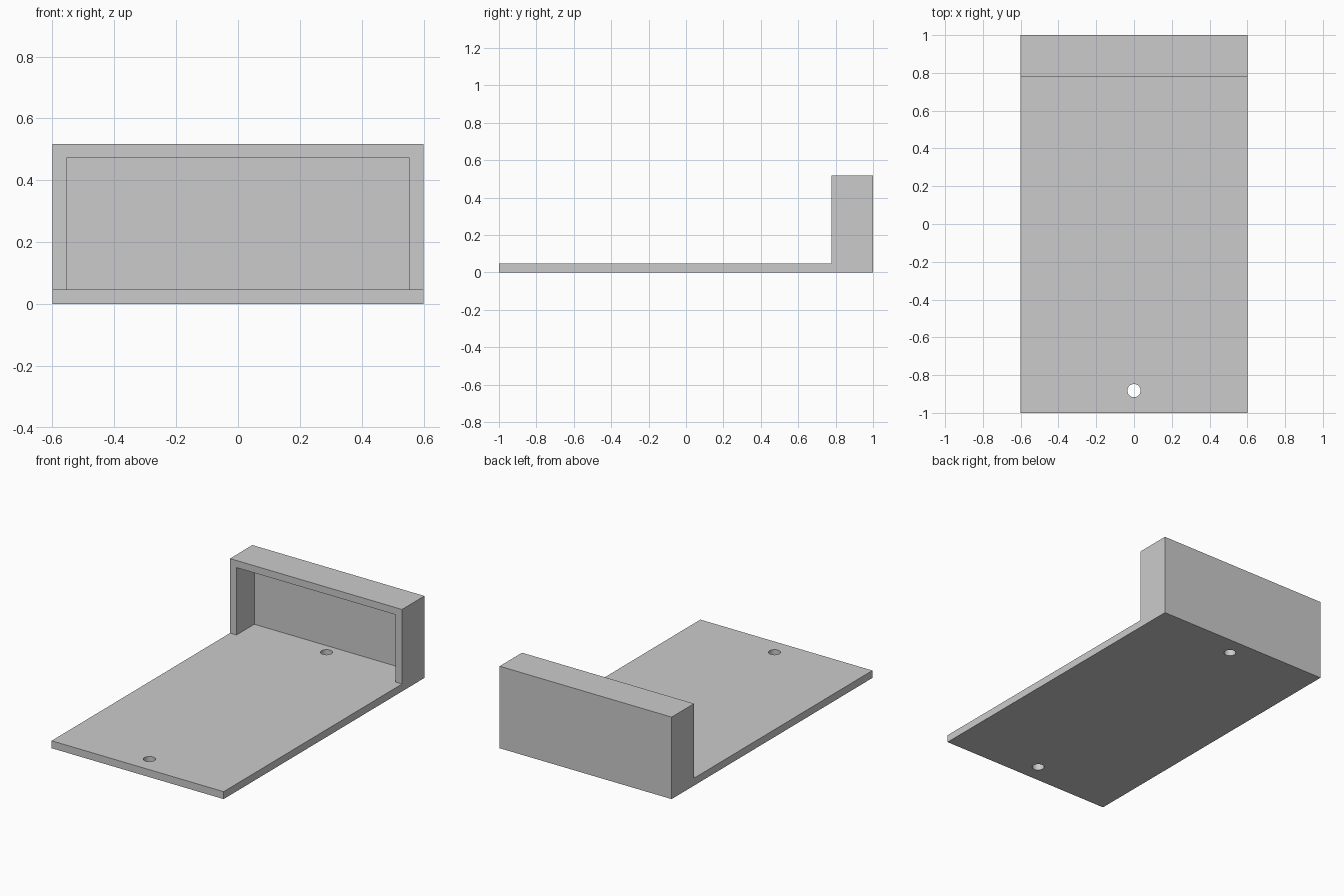
import bpy, bmesh, math
from mathutils import Matrix, Vector

if "Cube" in bpy.data.objects:
    bpy.data.objects.remove(bpy.data.objects["Cube"])

HALF_W, HALF_L = 0.6, 1.0
PLATE, HEIGHT, WALL = 0.047, 0.517, 0.045
HOOD_Y = 0.777
HOLE_R, HOLE_Y = 0.035, 0.882


def make_object(name, bm):
    bmesh.ops.recalc_face_normals(bm, faces=bm.faces)
    mesh = bpy.data.meshes.new(name)
    bm.to_mesh(mesh)
    bm.free()
    obj = bpy.data.objects.new(name, mesh)
    bpy.context.collection.objects.link(obj)
    return obj


def box(name, lo, hi):
    lo, hi = Vector(lo), Vector(hi)
    bm = bmesh.new()
    bmesh.ops.create_cube(bm, size=1, matrix=Matrix.Translation((lo + hi) / 2)
                          @ Matrix.Diagonal((*(hi - lo), 1)))
    return make_object(name, bm)


def cylinder(name, y):
    bm = bmesh.new()
    bmesh.ops.create_cone(bm, cap_ends=True, segments=32, radius1=HOLE_R, radius2=HOLE_R,
                          depth=0.2, matrix=Matrix.Translation((0, y, 0.02)))
    return make_object(name, bm)


# Base plate and raised end: L-shaped side profile swept across the width
profile = [(-HALF_L, 0), (HALF_L, 0), (HALF_L, HEIGHT), (HOOD_Y, HEIGHT),
           (HOOD_Y, PLATE), (-HALF_L, PLATE)]
bm = bmesh.new()
side = bm.faces.new([bm.verts.new((-HALF_W, y, z)) for y, z in profile])
swept = bmesh.ops.extrude_face_region(bm, geom=[side], use_keep_orig=True)
bmesh.ops.translate(bm, vec=(2 * HALF_W, 0, 0),
                    verts=[v for v in swept["geom"] if isinstance(v, bmesh.types.BMVert)])
body = make_object("bracket_body", bm)

# Pocket in the raised end, open to the front, and two mounting holes
cutters = [box("pocket_cutter", (-HALF_W + WALL, HOOD_Y - 0.1, PLATE),
               (HALF_W - WALL, HALF_L - WALL, HEIGHT - WALL))]
cutters += [cylinder("hole_cutter", y) for y in (-HOLE_Y, HOLE_Y)]

bpy.context.view_layer.objects.active = body
body.select_set(True)
for cutter in cutters:
    mod = body.modifiers.new(cutter.name, "BOOLEAN")
    mod.operation, mod.solver, mod.object = "DIFFERENCE", "EXACT", cutter
    bpy.ops.object.modifier_apply(modifier=mod.name)
    bpy.data.objects.remove(cutter)

# Smooth hole walls, crisp edges elsewhere
bpy.ops.object.shade_smooth_by_angle(angle=math.radians(30))
